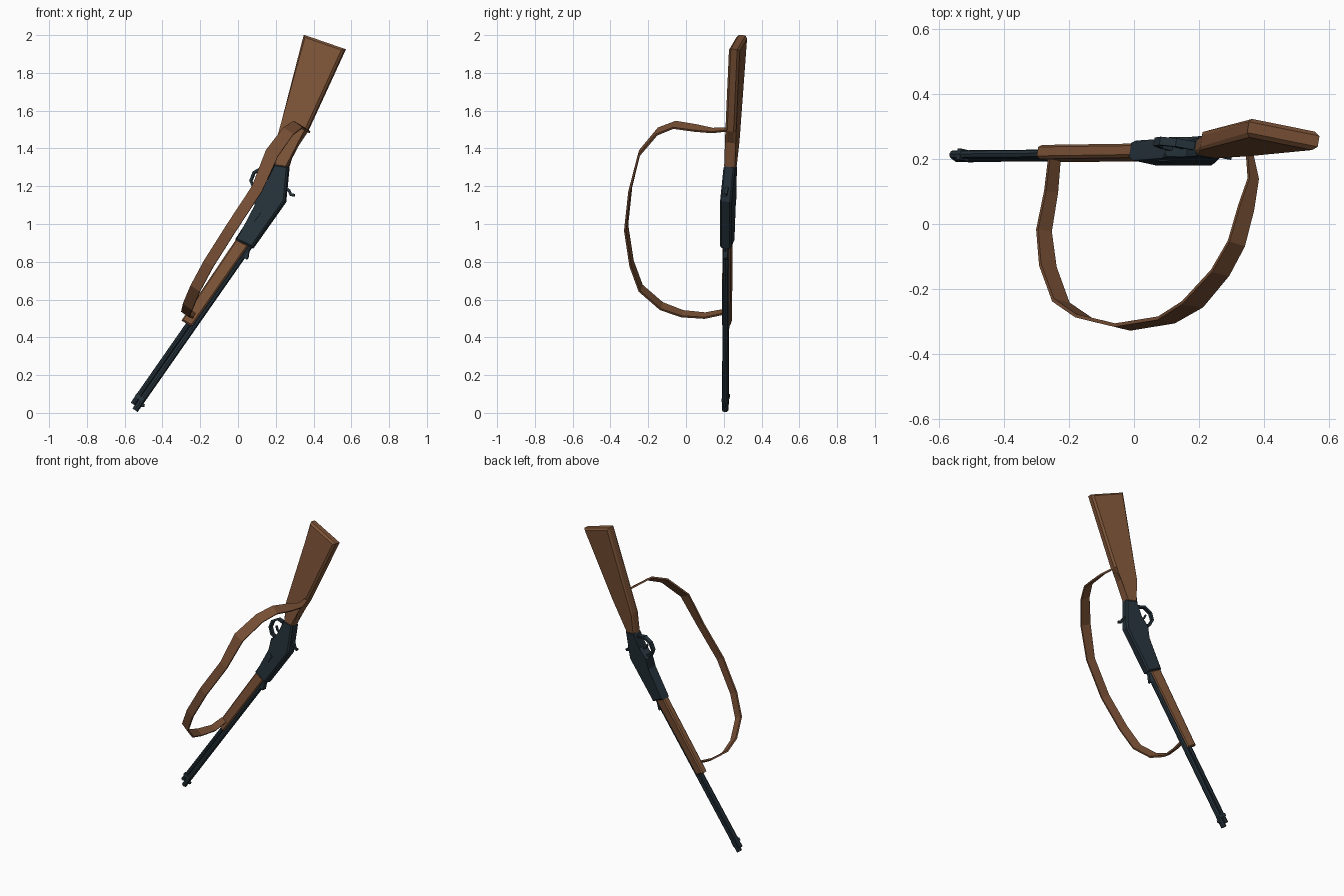
import bpy, bmesh
from mathutils import Vector, Matrix

if "Cube" in bpy.data.objects:
    bpy.data.objects.remove(bpy.data.objects["Cube"])


def material(name, rgb):
    m = bpy.data.materials.new(name)
    m.diffuse_color = (*rgb, 1)
    m.use_nodes = True
    m.node_tree.nodes["Principled BSDF"].inputs["Base Color"].default_value = m.diffuse_color
    return m


WOOD = material("walnut_wood", (0.205, 0.088, 0.039))
LEATHER = material("strap_leather", (0.185, 0.078, 0.035))
METAL = material("blued_metal", (0.018, 0.031, 0.041))

# Rifle frame: U runs muzzle to butt, V to the sight side, W through the thickness
ORIGIN = Vector((-0.545, 0.207, 0.014))
U = Vector((0.572, 0.005, 0.82)).normalized()
V = Vector((0.82, -0.2, -0.572)).normalized()
W = U.cross(V).normalized()


def on_plane(x, z, w=0.0):
    """Point of the tilted rifle plane seen at (x, z) from the front."""
    dx, dz = x - ORIGIN.x, z - ORIGIN.z
    s, t = dx * 0.572 + dz * 0.82, dx * 0.82 - dz * 0.572
    return Vector((x, ORIGIN.y + 0.005 * s - 0.2 * t, z)) + W * w


def finish(bm, name, mat):
    bmesh.ops.recalc_face_normals(bm, faces=bm.faces[:])
    me = bpy.data.meshes.new(name)
    bm.to_mesh(me)
    bm.free()
    me.materials.append(mat)
    ob = bpy.data.objects.new(name, me)
    bpy.context.collection.objects.link(ob)
    return ob


def plate(name, pts, w0, w1, mat, bevel=0.0):
    """Extruded front profile with chamfered rims."""
    bm = bmesh.new()
    a = [bm.verts.new(on_plane(x, z, w0)) for x, z in pts]
    b = [bm.verts.new(on_plane(x, z, w1)) for x, z in pts]
    caps = [bm.faces.new(a), bm.faces.new(b[::-1])]
    n = len(pts)
    for i in range(n):
        j = (i + 1) % n
        bm.faces.new((a[j], a[i], b[i], b[j]))
    if bevel:
        rims = [e for f in caps for e in f.edges]
        bmesh.ops.bevel(bm, geom=rims, offset=bevel, segments=1, affect='EDGES')
    return finish(bm, name, mat)


def tube(name, s0, s1, t, r, mat, sides=8):
    bm = bmesh.new()
    centre = ORIGIN + U * (s0 + s1) / 2 + V * t
    rot = Matrix((V, W, U)).transposed().to_4x4()
    if rot.determinant() < 0:
        rot = Matrix((W, V, U)).transposed().to_4x4()
    bmesh.ops.create_cone(bm, cap_ends=True, segments=sides, radius1=r, radius2=r,
                          depth=s1 - s0, matrix=Matrix.Translation(centre) @ rot)
    return finish(bm, name, mat)


def band(name, path, widths, across, thick, mat):
    """Rectangular section swept along a path, its width along 'across'."""
    bm = bmesh.new()
    rings = []
    for i, p in enumerate(path):
        tan = (path[min(i + 1, len(path) - 1)] - path[max(i - 1, 0)]).normalized()
        d = (across - tan * across.dot(tan)).normalized()
        n = tan.cross(d)
        h, k = d * widths[i] / 2, n * thick / 2
        rings.append([bm.verts.new(p + q) for q in (h + k, h - k, -h - k, -h + k)])
    for a, b in zip(rings, rings[1:]):
        for i in range(4):
            j = (i + 1) % 4
            bm.faces.new((a[i], a[j], b[j], b[i]))
    bm.faces.new(rings[0])
    bm.faces.new(rings[-1][::-1])
    return finish(bm, name, mat)


# Wooden parts
plate("butt_stock", [(0.351, 2.0), (0.568, 1.925), (0.368, 1.49), (0.31, 1.43),
                     (0.265, 1.29), (0.19, 1.30), (0.207, 1.44)],
      -0.029, 0.029, WOOD, 0.012)
plate("fore_grip", [(-0.006, 0.92), (0.06, 0.885), (-0.242, 0.455), (-0.297, 0.488)],
      -0.022, 0.022, WOOD, 0.008)

# Receiver with loading gate
plate("receiver", [(0.193, 1.316), (0.27, 1.302), (0.252, 1.118), (0.078, 0.872),
                   (-0.012, 0.915), (0.10, 1.09), (0.098, 1.165), (0.165, 1.215)],
      -0.031, 0.031, METAL, 0.009)
plate("loading_gate", [(0.108, 1.075), (0.128, 1.06), (0.092, 1.008), (0.075, 1.02)],
      -0.035, -0.029, METAL)

# Barrel, magazine tube and muzzle band
tube("barrel", 0.0, 1.08, 0.0, 0.017, METAL)
tube("magazine_tube", 0.02, 0.95, -0.029, 0.014, METAL)
plate("muzzle_band", [(-0.545, 0.085), (-0.503, 0.057), (-0.492, 0.073), (-0.534, 0.101)],
      -0.017, 0.017, METAL)

# Sights
plate("front_sight", [(-0.52, 0.03), (-0.497, 0.033), (-0.494, 0.045), (-0.515, 0.055)],
      -0.005, 0.005, METAL)
plate("rear_sight", [(0.025, 0.83), (0.045, 0.812), (0.054, 0.82), (0.06, 0.86)],
      -0.012, 0.012, METAL)

# Lever loop, trigger and hammer
for name, pts, width, thick in (
    ("lever_loop", [(0.19, 1.285), (0.13, 1.298), (0.085, 1.272), (0.068, 1.228),
                    (0.085, 1.19), (0.135, 1.165)], 0.026, 0.014),
    ("trigger", [(0.15, 1.21), (0.125, 1.225), (0.115, 1.25)], 0.012, 0.01),
    ("hammer", [(0.245, 1.2), (0.27, 1.178), (0.28, 1.155), (0.30, 1.152)], 0.016, 0.014),
):
    band(name, [on_plane(x, z) for x, z in pts], [width] * len(pts), W, thick, METAL)

# Hanging carry strap
STRAP = [(0.355, 0.22, 1.50), (0.367, 0.14, 1.495), (0.345, 0.05, 1.508),
         (0.315, -0.06, 1.525), (0.265, -0.15, 1.49), (0.18, -0.247, 1.375),
         (0.10, -0.295, 1.185), (-0.035, -0.317, 0.98), (-0.155, -0.288, 0.79),
         (-0.225, -0.24, 0.66), (-0.265, -0.13, 0.565), (-0.277, -0.02, 0.525),
         (-0.255, 0.10, 0.515), (-0.245, 0.20, 0.535)]
WIDTHS = [0.02, 0.035, 0.055, 0.06, 0.065, 0.072] + [0.06] * 5 + [0.052, 0.045, 0.04]
band("carry_strap", [Vector(p) for p in STRAP], WIDTHS, V, 0.011, LEATHER)
